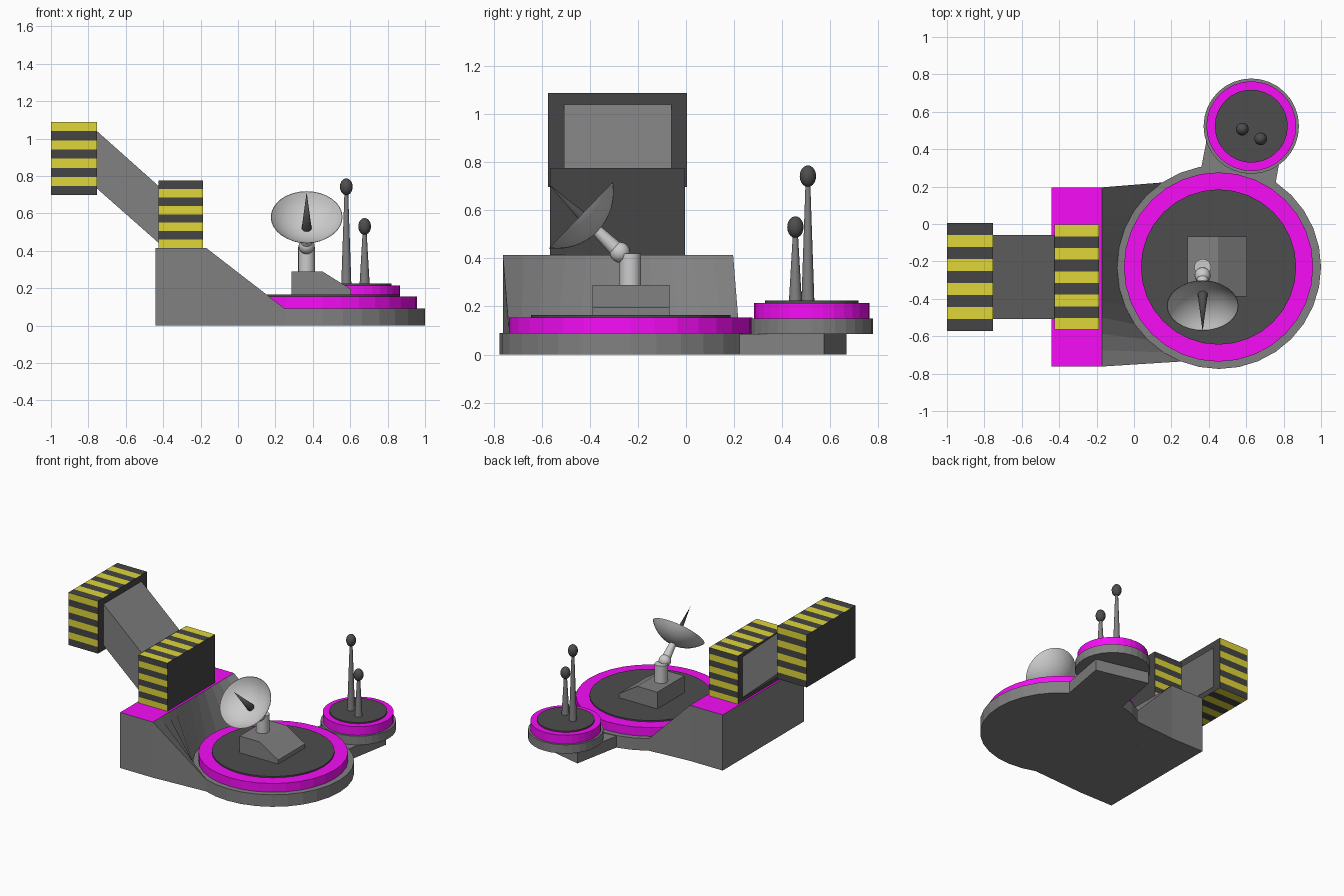
import bpy, bmesh, math
from mathutils import Vector, Matrix

if "Cube" in bpy.data.objects:
    bpy.data.objects.remove(bpy.data.objects["Cube"])


def material(name, r, g, b):
    m = bpy.data.materials.new(name)
    m.diffuse_color = (r, g, b, 1)
    m.use_nodes = True
    m.node_tree.nodes["Principled BSDF"].inputs["Base Color"].default_value = m.diffuse_color
    return m


GREY = material("mid_grey", .22, .22, .22)
DARK = material("dark_grey", .075, .075, .075)
STRIPE = material("stripe_grey", .06, .06, .06)
LIGHT = material("light_grey", .78, .78, .78)
MAGENTA = material("magenta", .93, .004, .93)
YELLOW = material("yellow", .74, .67, .04)


def finish(name, bm, mats, smooth=False):
    bmesh.ops.recalc_face_normals(bm, faces=bm.faces)
    me = bpy.data.meshes.new(name)
    bm.to_mesh(me)
    bm.free()
    ob = bpy.data.objects.new(name, me)
    bpy.context.collection.objects.link(ob)
    for m in mats:
        me.materials.append(m)
    if smooth:
        bpy.ops.object.select_all(action='DESELECT')
        ob.select_set(True)
        bpy.context.view_layer.objects.active = ob
        bpy.ops.object.shade_smooth_by_angle(angle=math.radians(35))
    return ob


def revolve(name, profile, loc, mat, axis=(0, 0, 1), segs=32, smooth=False):
    """Turn (radius, height) points around an axis through loc."""
    bm = bmesh.new()
    xf = Matrix.Translation(loc) @ Vector(axis).to_track_quat('Z', 'Y').to_matrix().to_4x4()
    rings = []
    for r, h in profile:
        n = 1 if r == 0 else segs
        rings.append([bm.verts.new(xf @ Vector((r * math.cos(2 * math.pi * i / segs),
                                                r * math.sin(2 * math.pi * i / segs), h)))
                      for i in range(n)])
    for a, b in zip(rings, rings[1:]):
        for i in range(segs):
            quad = [a[i % len(a)], a[(i + 1) % len(a)], b[(i + 1) % len(b)], b[i % len(b)]]
            bm.faces.new(list(dict.fromkeys(quad)))
    for ring in (rings[0], rings[-1]):
        if len(ring) > 1:
            bm.faces.new(ring)
    return finish(name, bm, [mat], smooth)


def disc(name, x, y, r, z0, z1, mat):
    return revolve(name, [(r, z0), (r, z1)], (x, y, 0), mat)


def ball(name, loc, r, h, mat):
    n = 10
    pts = [(0, -h)] + [(r * math.sin(math.pi * i / n), -h * math.cos(math.pi * i / n))
                       for i in range(1, n)] + [(0, h)]
    return revolve(name, pts, loc, mat, segs=20, smooth=True)


def prism(name, points, offset, mat):
    """Extrude a planar outline by an offset."""
    bm = bmesh.new()
    f = bm.faces.new([bm.verts.new(p) for p in points])
    ext = bmesh.ops.extrude_face_region(bm, geom=[f], use_keep_orig=True)
    bmesh.ops.translate(bm, vec=offset, verts=[v for v in ext['geom'] if isinstance(v, bmesh.types.BMVert)])
    return finish(name, bm, [mat])


def striped_block(name, x0, x1, y0, y1, z0, z1, first):
    """Box with hazard stripes wrapped around its x axis and dark end caps."""
    bm = bmesh.new()
    ny, nz = 9, 8
    ys = [y0 + (y1 - y0) * i / ny for i in range(ny)]
    zs = [z1 + (z0 - z1) * i / nz for i in range(nz)]
    loop = [(y, z1) for y in ys] + [(y1, z) for z in zs]
    loop += [(y0 + y1 - y, z0) for y in ys] + [(y0, z0 + z1 - z) for z in zs]
    a = [bm.verts.new((x0, y, z)) for y, z in loop]
    b = [bm.verts.new((x1, y, z)) for y, z in loop]
    for i in range(len(loop)):
        j = (i + 1) % len(loop)
        bm.faces.new((a[i], a[j], b[j], b[i])).material_index = (i + first) % 2
    bm.faces.new(a)
    bm.faces.new(b)
    return finish(name, bm, [STRIPE, YELLOW])


# main round platform
CX, CY = .455, -.23
disc("main_base", CX, CY, .545, 0, .09, GREY)
disc("main_ring", CX - .003, CY, .506, .09, .155, MAGENTA)
disc("main_floor", CX - .003, CY, .415, .155, .165, DARK)

# small round platform with its neck
SX, SY = .627, .523
prism("neck", [(.34, .2, 0), (.43, .667, 0), (.82, .575, 0), (.745, .15, 0)], (0, 0, .085), GREY)
disc("small_base", SX, SY, .255, .085, .15, GREY)
disc("small_ring", SX, SY, .24, .15, .215, MAGENTA)
disc("small_floor", SX, SY, .195, .215, .225, DARK)

# ramp block: straight upper edge blended down to the arc of the main platform
bm = bmesh.new()
N = 11
Y0, Y1, XB, XT, H = .196, -.762, -.44, -.17, .415
top, arc, low = [], [], []
for i in range(N + 1):
    t = i / N
    ang = math.radians(124 + 124 * t)
    px, py = CX + .545 * math.cos(ang), CY + .545 * math.sin(ang)
    top.append(bm.verts.new((XT, Y0 + (Y1 - Y0) * t, H)))
    arc.append(bm.verts.new((px, py, .09)))
    low.append(bm.verts.new((px, py, 0)))
for i in range(N):
    bm.faces.new((top[i], top[i + 1], arc[i + 1], arc[i]))
    bm.faces.new((arc[i], arc[i + 1], low[i + 1], low[i]))
back_top = [bm.verts.new((XB, y, H)) for y in (Y0, Y1)]
back_low = [bm.verts.new((XB, y, 0)) for y in (Y0, Y1)]
mid_low = [bm.verts.new((XT, y, 0)) for y in (Y0, Y1)]
for k, e in ((0, 0), (1, N)):
    bm.faces.new((back_low[k], back_top[k], top[e], mid_low[k]))
    bm.faces.new((mid_low[k], top[e], arc[e], low[e]))
bm.faces.new(back_top + back_low[::-1])
bm.faces.new([back_low[0], mid_low[0]] + low + [mid_low[1], back_low[1]])
bm.faces.new(back_top[::-1] + top).material_index = 1
finish("ramp_block", bm, [GREY, MAGENTA])

# striped tunnel frames and the sloping tunnel between them
striped_block("upper_frame", -1, -.755, -.573, .005, .697, 1.088, 0)
striped_block("lower_frame", -.425, -.188, -.565, -.004, H, .775, 1)
prism("tunnel", [(-.76, -.507, 1.045), (-.42, -.507, .742), (-.42, -.507, .438), (-.76, -.507, .738)],
      (0, .447, 0), GREY)

# dish pedestal, post and joint
prism("dish_pedestal", [(.285, -.388, .16), (.285, -.388, .29), (.45, -.388, .29),
                        (.603, -.388, .195), (.603, -.388, .16)], (0, .32, 0), GREY)
DX = .367
revolve("dish_post", [(.045, .28), (.045, .42)], (DX, -.232, 0), LIGHT, segs=20, smooth=True)
ball("dish_joint", (DX, -.275, .425), .043, .043, LIGHT)

# tilted dish: thin spherical cap, arm and spike share one axis
AXIS = Vector((0, -.72, .695)).normalized()
RIM = Vector((DX, -.437, .58))
rim_r, depth = .192, .097
R = (rim_r ** 2 + depth ** 2) / (2 * depth)
half = math.asin(rim_r / R)
cap = [(R * math.sin(half * i / 8), R - depth - R * math.cos(half * i / 8)) for i in range(9)]
cap[0] = (0, -depth)
inner = [(r * .985, h + .012 * (1 - i / 8)) for i, (r, h) in enumerate(cap)][::-1]
revolve("dish", cap + inner, RIM, LIGHT, AXIS, smooth=True)
revolve("dish_arm", [(.033, -.225), (.024, -.095)], RIM, LIGHT, AXIS, segs=16, smooth=True)
revolve("dish_spike", [(.027, -.09), (0, .192)], RIM, DARK, AXIS, segs=16, smooth=True)

# antennas with egg-shaped tips
for name, x, y, z in (("tall_antenna", .579, .507, .742), ("short_antenna", .677, .455, .53)):
    revolve(name + "_mast", [(.027, .22), (.009, z)], (x, y, 0), GREY, segs=16, smooth=True)
    ball(name + "_tip", (x, y, z), .034, .045, DARK)
